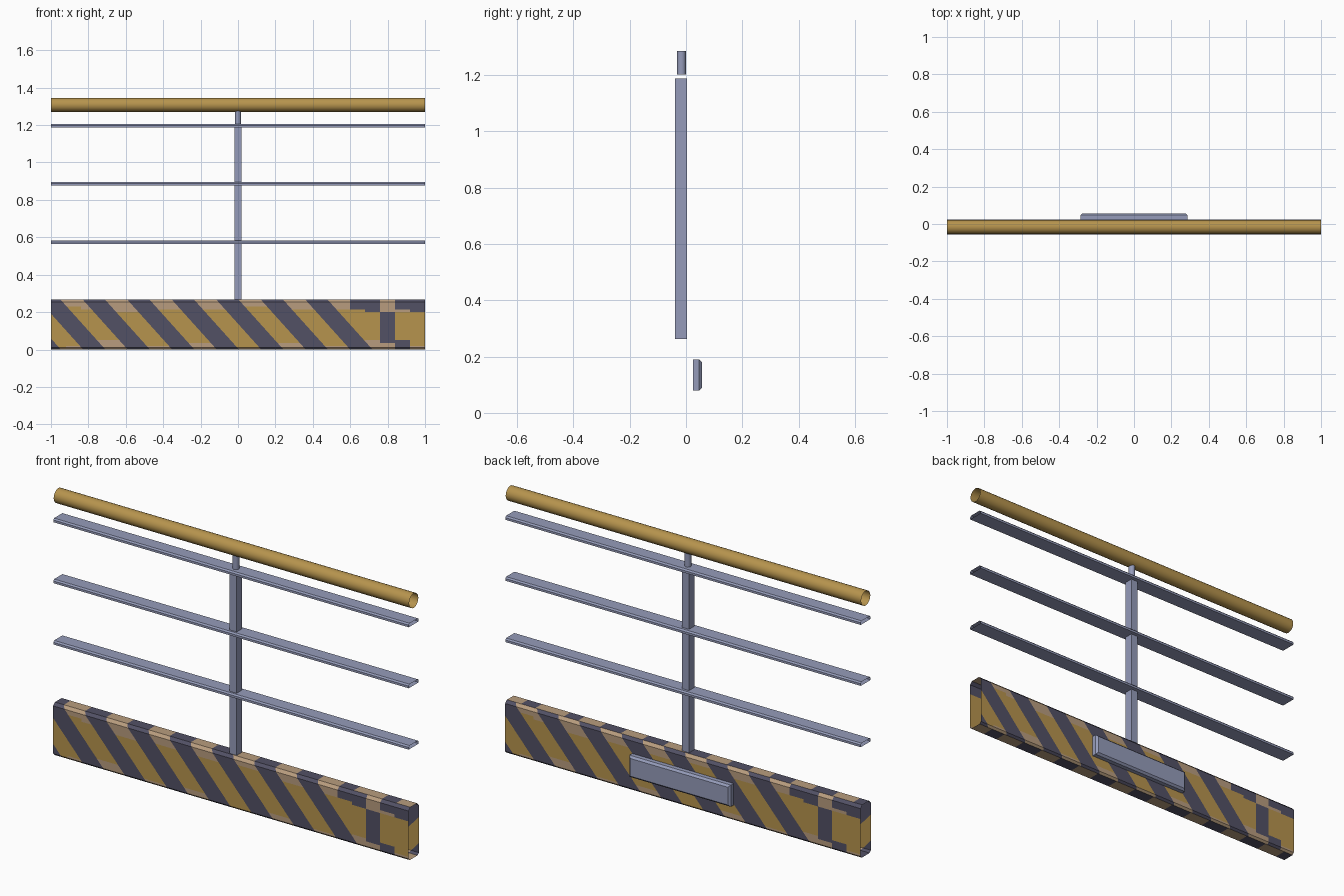
import bpy, bmesh, math

if "Cube" in bpy.data.objects:
    bpy.data.objects.remove(bpy.data.objects["Cube"])

YC = -0.016          # depth centre of the barrier


def mat(name, rgb):
    m = bpy.data.materials.new(name)
    m.diffuse_color = (*rgb, 1)
    m.use_nodes = True
    m.node_tree.nodes["Principled BSDF"].inputs["Base Color"].default_value = m.diffuse_color
    return m


steel = mat("blue_grey_steel", (0.30, 0.33, 0.49))
gold = mat("worn_gold", (0.47, 0.295, 0.075))
dark = mat("dark_slate", (0.085, 0.082, 0.13))
tan = mat("faded_tan", (0.48, 0.335, 0.21))


def finish(name, bm, *mats, smooth=False):
    me = bpy.data.meshes.new(name)
    bm.to_mesh(me)
    bm.free()
    for m in mats:
        me.materials.append(m)
    ob = bpy.data.objects.new(name, me)
    bpy.context.collection.objects.link(ob)
    if smooth:
        for p in me.polygons:
            p.use_smooth = True
    return ob


def open_prism(profile):
    """Shell along x with open ends; profile is (y, z), counter-clockwise from +x."""
    bm = bmesh.new()
    a = [bm.verts.new((-1, y, z)) for y, z in profile]
    b = [bm.verts.new((1, y, z)) for y, z in profile]
    n = len(profile)
    for i in range(n):
        j = (i + 1) % n
        bm.faces.new((a[i], a[j], b[j], b[i]))
    return bm


def chamfered(hy, z0, z1, cb, ct):
    """Rectangle profile with bottom chamfer cb and top chamfer ct."""
    l, r = YC - hy, YC + hy
    pts = []
    pts += [(l + cb, z0), (r - cb, z0), (r, z0 + cb)] if cb else [(l, z0), (r, z0)]
    pts += [(r, z1 - ct), (r - ct, z1), (l + ct, z1), (l, z1 - ct)]
    if cb:
        pts.append((l, z0 + cb))
    return pts


def box(name, x, y, z, material, bevel_back=0):
    bm = bmesh.new()
    bmesh.ops.create_cube(bm, size=1)
    for v in bm.verts:
        v.co = [lo + (c + 0.5) * (hi - lo) for c, (lo, hi) in zip(v.co, (x, y, z))]
    if bevel_back:
        edges = [e for e in bm.edges if all(v.co.y > y[1] - 1e-5 for v in e.verts)]
        bmesh.ops.bevel(bm, geom=edges, offset=bevel_back, segments=1, affect='EDGES')
    return finish(name, bm, material)


# kick board: open box with diagonal stripes, mirrored on the back
PERIOD, SLOPE, START = 0.238, 0.9, -0.59
bm = open_prism(chamfered(0.041, 0, 0.267, 0.01, 0.014))
back_side = lambda f: f.normal.y > 0.3


def cut(side, co, no):
    bm.normal_update()
    fs = [f for f in bm.faces if back_side(f) == side]
    geom = set(fs)
    for f in fs:
        geom.update(f.edges)
        geom.update(f.verts)
    bmesh.ops.bisect_plane(bm, geom=list(geom), dist=1e-5, plane_co=co, plane_no=no)


for side in (False, True):
    sign = -1 if side else 1
    for i in range(-5, 16):
        u = START + PERIOD * 0.5 * (i - 4)
        cut(side, (sign * u, 0, 0), (sign, 0, SLOPE))
    for z in (0.02, 0.035, 0.05, 0.2, 0.215, 0.23):
        cut(side, (0, 0, z), (0, 0, 1))
    for i in range(1, 25):
        cut(side, (-1 + i * 0.08, 0, 0), (1, 0, 0))
bm.normal_update()
for f in bm.faces:
    c = f.calc_center_median()
    x = -c.x if back_side(f) else c.x
    stripe = ((x + SLOPE * c.z - START) / PERIOD) % 1
    wear = 0.095 + 0.022 * math.sin(x * 9 + 1) * math.cos(x * 4)
    if stripe < 0.5:
        f.material_index = 1
    elif abs(c.z - 0.122) > wear or abs(f.normal.y) < 0.9:
        f.material_index = 2
finish("kick_board", bm, gold, dark, tan)

# three flat horizontal rails
for i, z in enumerate((0.565, 0.877, 1.187)):
    finish(f"rail_{i + 1}", open_prism(chamfered(0.04, z, z + 0.018, 0, 0.007)), steel)

# round hand rail, open at both ends
R, SIDES = 0.037, 20
ring = [(YC + R * math.cos(2 * math.pi * i / SIDES), 1.308 + R * math.sin(2 * math.pi * i / SIDES))
        for i in range(SIDES)]
finish("hand_rail", open_prism(ring), gold, smooth=True)

# centre post and the short round stem above it
box("centre_post", (-0.02, 0.02), (-0.039, 0.004), (0.262, 1.187), steel)
bm = bmesh.new()
bmesh.ops.create_cone(bm, cap_ends=False, segments=12, radius1=0.016, radius2=0.016, depth=0.083)
bmesh.ops.translate(bm, verts=bm.verts, vec=(0, YC, 1.244))
finish("stem", bm, steel, smooth=True)

# mounting plate on the back of the kick board
box("back_plate", (-0.285, 0.285), (0.024, 0.057), (0.08, 0.19), steel, bevel_back=0.01)
